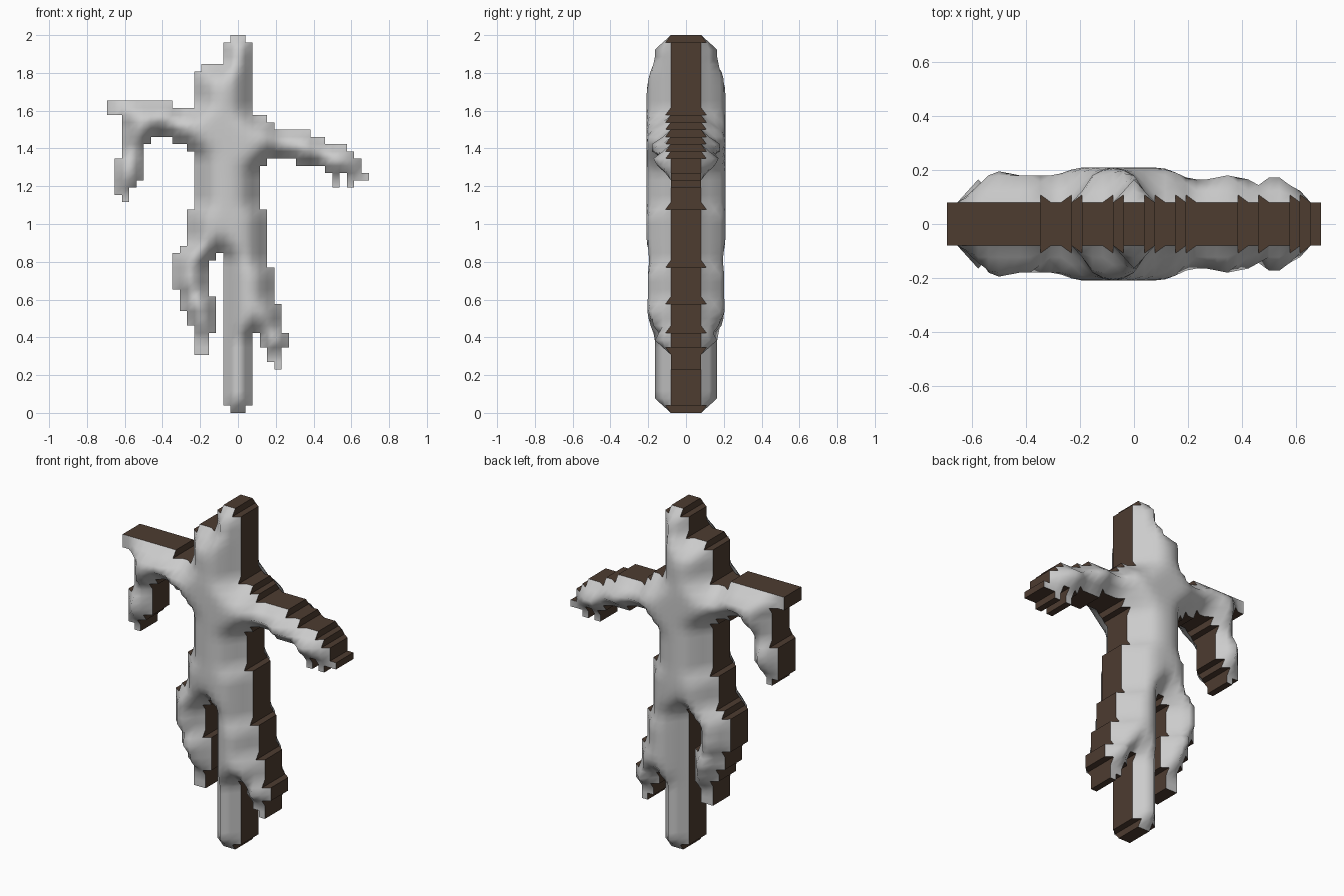
import bpy

if "Cube" in bpy.data.objects:
    bpy.data.objects.remove(bpy.data.objects["Cube"])

CELL = 2 / 52                                   # silhouette grid step
DEPTH = [0, 0.08, 0.165, 0.195, 0.208, 0.21]    # half thickness by distance from the edge
cells = set()


def strip(stations, across=False):
    """Fill cells between two edges given as (position, low, high) along a limb."""
    for (p0, a0, b0), (p1, a1, b1) in zip(stations, stations[1:]):
        for i in range(-26, 52):
            m = i + 0.5
            if p0 <= m <= p1 and p1 > p0:
                t = (m - p0) / (p1 - p0)
                low, high = a0 + t * (a1 - a0), b0 + t * (b1 - b0)
                for j in range(-26, 52):
                    if low <= j + 0.5 <= high:
                        cells.add((i, j) if across else (j, i))


# Pole with clipped corners at both ends
strip([(0, -1, 1), (1, -1, 1), (1, -2, 2), (51, -2, 2), (51, -1, 1), (52, -1, 1)])
# Hips, torso and head
strip([(22, -7.6, 4), (28, -7, 3.6), (28, -6, 3), (41, -6, 4),
       (41, -6, 2), (46, -6, 2), (48, -4.9, 2)])
# Left and right legs
strip([(8, -6, -4), (11, -6, -3.5), (14, -7.6, -3), (17, -8.5, -3.7),
       (21, -9, -3.7), (22, -8, -3)])
strip([(6, 5, 6), (7, 4.4, 6), (9, 3.6, 6.4), (11, 2.6, 7), (12, 2, 5.9),
       (15, 2, 5.5), (22, 2, 4)])
# Left arm and hanging hand
strip([(-18, 41, 43), (-16, 41, 43), (-16, 37, 43), (-12.6, 37, 43),
       (-11.4, 38.6, 43), (-9, 37.8, 42.4), (-6, 35.6, 42)], across=True)
strip([(29, -16, -15), (30, -16.4, -15.2), (32, -17, -13.5), (34.6, -17, -13),
       (35, -16, -13), (37, -16, -13)])
# Right arm and fingers
strip([(4, 35, 39.7), (8, 34.6, 39), (10, 34, 38.5), (12, 33.6, 37.5),
       (15, 32.6, 36.6), (18, 31.7, 32.5)], across=True)
cells |= {(13, 31), (13, 32), (15, 31)}


def neighbours(c, r):
    return [(c, r - 1), (c + 1, r), (c, r + 1), (c - 1, r)]


# Distance of every cell from the outline, found by peeling rings
dist, left, ring = {}, set(cells), 1
while left:
    edge = {k for k in left if not left.issuperset(neighbours(*k))}
    dist.update(dict.fromkeys(edge, ring))
    left -= edge
    ring += 1


def half_depth(c, r):
    near = [DEPTH[min(dist[k], 5)] for k in
            ((c, r), (c - 1, r), (c, r - 1), (c - 1, r - 1)) if k in dist]
    return sum(near) / len(near)


def corners(c, r):
    return [(c, r), (c + 1, r), (c + 1, r + 1), (c, r + 1)]


def make_object(name, quads, smooth):
    # each quad corner is (col, row, side)
    index = {}
    faces = [[index.setdefault(k, len(index)) for k in q] for q in quads]
    verts = [(c * CELL, s * half_depth(c, r), r * CELL) for c, r, s in index]
    mesh = bpy.data.meshes.new(name)
    mesh.from_pydata(verts, [], faces)
    mesh.polygons.foreach_set("use_smooth", [smooth] * len(mesh.polygons))
    obj = bpy.data.objects.new(name, mesh)
    bpy.context.collection.objects.link(obj)
    return obj


# Puffed front and back of the figure
for name, side in (("front_shell", -1), ("back_shell", 1)):
    quads = [[(*k, side) for k in corners(*cell)][::-side] for cell in sorted(cells)]
    make_object(name, quads, True)

# Brown stepped rim joining both shells
rim = []
for cell in sorted(cells):
    ring_pts = corners(*cell)
    for a, b, nb in zip(ring_pts, ring_pts[1:] + ring_pts[:1], neighbours(*cell)):
        if nb not in cells:
            rim.append([(*a, -1), (*a, 1), (*b, 1), (*b, -1)])
brown = bpy.data.materials.new("dark_brown")
brown.diffuse_color = (0.075, 0.045, 0.03, 1)
brown.use_nodes = True
brown.node_tree.nodes["Principled BSDF"].inputs["Base Color"].default_value = brown.diffuse_color
make_object("side_rim", rim, False).data.materials.append(brown)
